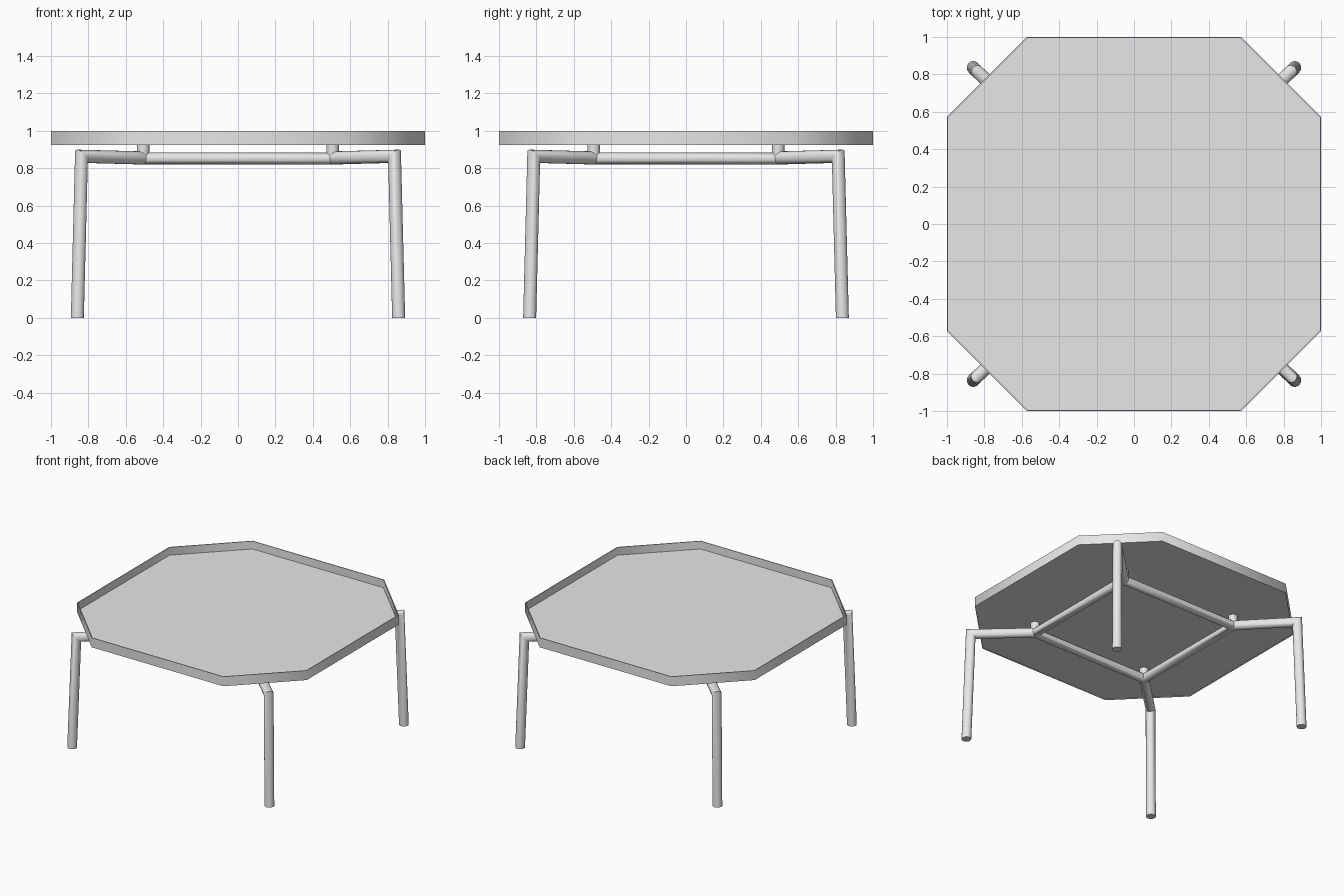
import bpy, bmesh, math
from mathutils import Vector

cube = bpy.data.objects.get("Cube")
if cube:
    bpy.data.objects.remove(cube, do_unlink=True)

# One grey finish for the whole table
GREY = (0.8, 0.8, 0.8, 1)
metal = bpy.data.materials.new("grey_metal")
metal.use_nodes = True
metal.diffuse_color = GREY
metal.node_tree.nodes["Principled BSDF"].inputs["Base Color"].default_value = GREY


def skin(name, rings, closed=False, smooth=50):
    """Join a list of point rings into a solid, capped at both ends unless closed."""
    bm = bmesh.new()
    loops = [[bm.verts.new(p) for p in ring] for ring in rings]
    pairs = list(zip(loops, loops[1:]))
    if closed:
        pairs.append((loops[-1], loops[0]))
    else:
        bm.faces.new(loops[0])
        bm.faces.new(loops[-1])
    count = len(loops[0])
    for a, b in pairs:
        for i in range(count):
            j = (i + 1) % count
            bm.faces.new((a[i], a[j], b[j], b[i]))
    bmesh.ops.recalc_face_normals(bm, faces=bm.faces)
    mesh = bpy.data.meshes.new(name)
    bm.to_mesh(mesh)
    bm.free()
    mesh.materials.append(metal)
    mesh.shade_smooth()
    mesh.set_sharp_from_angle(angle=math.radians(smooth))
    obj = bpy.data.objects.new(name, mesh)
    bpy.context.collection.objects.link(obj)
    return obj


def tube(name, path, radius, closed=False, end_normal=None, sides=20):
    """Sweep a round section along straight runs with mitred corners."""
    pts = [Vector(p) for p in path]
    n = len(pts)
    dirs = [(pts[(i + 1) % n] - pts[i]).normalized() for i in range(n)]
    if not closed:
        dirs[-1] = dirs[-2]
    normals = [dirs[0] if i == 0 and not closed else dirs[i - 1] + dirs[i] for i in range(n)]
    if end_normal:
        normals[-1] = Vector(end_normal)
    u = dirs[0].orthogonal().normalized()
    v = dirs[0].cross(u)
    ring = []
    for k in range(sides):
        a = 2 * math.pi * k / sides
        ring.append(pts[0] + radius * (u * math.cos(a) + v * math.sin(a)))
    rings = []
    for i in range(n):
        d = dirs[max(i - 1, 0)]
        nrm = normals[i]
        ring = [p + d * ((pts[i] - p).dot(nrm) / d.dot(nrm)) for p in ring]
        rings.append(ring)
    return skin(name, rings, closed)


# Octagonal tray: recessed underside, thin upright rim, sunken floor
def octagon(half, z):
    c = half * 0.573
    return [(half, -c, z), (half, c, z), (c, half, z), (-c, half, z),
            (-half, c, z), (-half, -c, z), (-c, -half, z), (c, -half, z)]


INNER = 0.994
skin("tray_top", [octagon(INNER, 0.929), octagon(INNER, 0.925), octagon(1, 0.925),
                  octagon(1, 1), octagon(INNER, 1), octagon(INNER, 0.938)])

# Square under-frame
FX, FY, FZ = 0.507, 0.493, 0.853
tube("under_frame", [(FX, -FY, FZ), (FX, FY, FZ), (-FX, FY, FZ), (-FX, -FY, FZ)],
     0.033, closed=True)

# Four bent legs with the posts that carry the tray
for sx, side in ((1, "left"), (-1, "right")):
    for sy, end in ((-1, "front"), (1, "back")):
        tube(f"{end}_{side}_leg",
             [(sx * FX, sy * FY, 0.855), (sx * 0.837, sy * 0.814, 0.864),
              (sx * 0.859, sy * 0.836, 0)], 0.035, end_normal=(0, 0, -1))
        tube(f"{end}_{side}_post",
             [(sx * FX, sy * FY, FZ), (sx * FX, sy * FY, 0.932)], 0.033)
